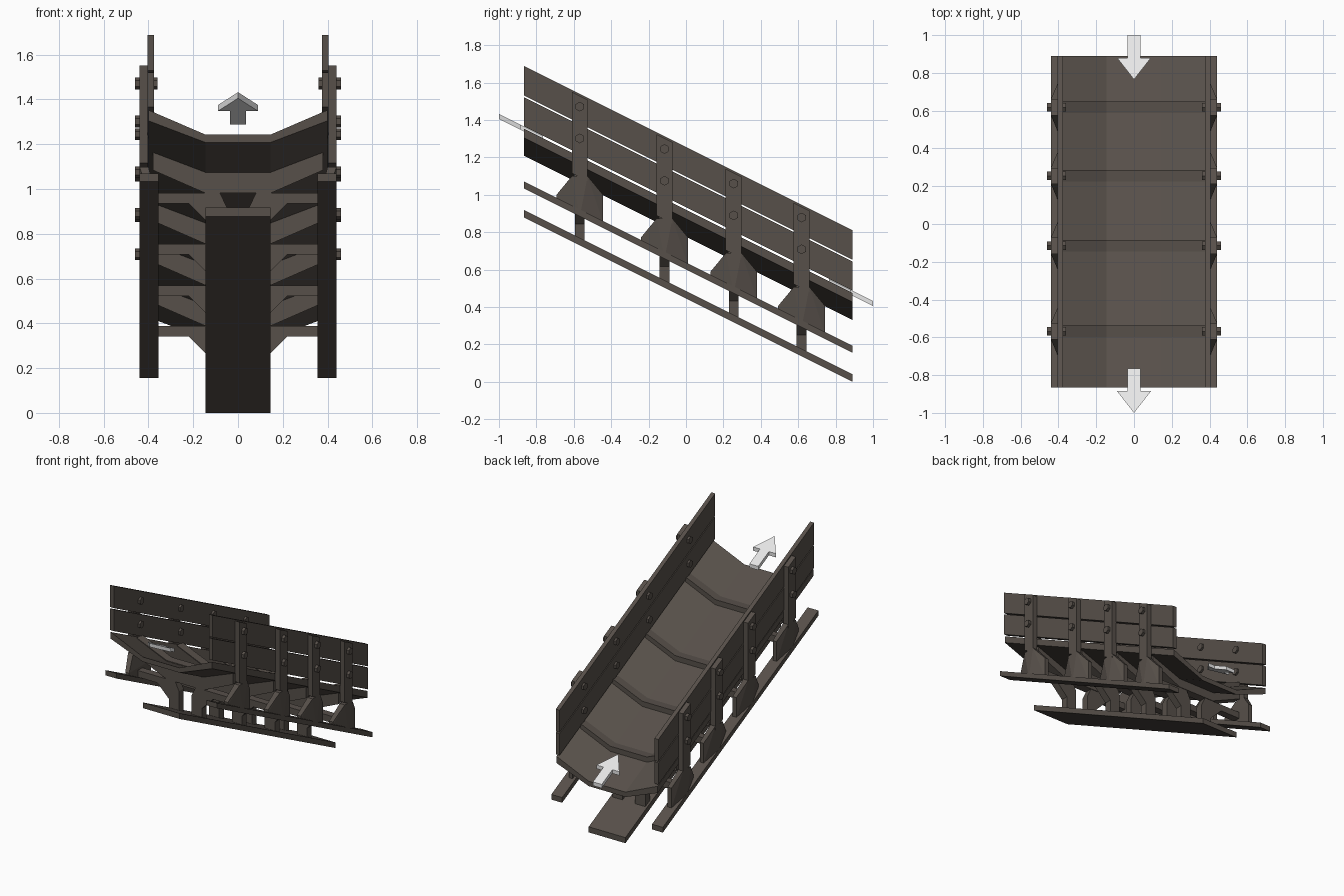
import bpy, bmesh, math
from mathutils import Vector

if "Cube" in bpy.data.objects:
    bpy.data.objects.remove(bpy.data.objects["Cube"])

SLOPE = 0.5                      # everything runs downhill towards +y
Y0, Y1 = -0.865, 0.89            # ends of the chute
FRAMES = (-0.568, -0.115, 0.255, 0.618)


def material(name, rgb):
    m = bpy.data.materials.new(name)
    m.diffuse_color = (*rgb, 1)
    m.use_nodes = True
    m.node_tree.nodes["Principled BSDF"].inputs["Base Color"].default_value = m.diffuse_color
    return m


BROWN = material("dark brown wood", (0.095, 0.080, 0.068))
WHITE = material("pale arrow", (0.80, 0.80, 0.80))


def finish(name, bm, mat):
    bmesh.ops.recalc_face_normals(bm, faces=bm.faces)
    me = bpy.data.meshes.new(name)
    bm.to_mesh(me)
    bm.free()
    me.materials.append(mat)
    ob = bpy.data.objects.new(name, me)
    bpy.context.collection.objects.link(ob)
    return ob


def prism(name, profile, axis, a, b, mat=BROWN, shear=True, lift=0.0):
    """Extrude a profile along y (points x,z) or along z (points x,y)."""
    bm = bmesh.new()

    def place(p, t):
        x, y, z = (p[0], t, p[1]) if axis == 'y' else (p[0], p[1], t)
        return bm.verts.new((x, y, z + lift - (SLOPE * y if shear else 0)))
    lo = [place(p, a) for p in profile]
    hi = [place(p, b) for p in profile]
    bm.faces.new(lo)
    bm.faces.new(hi)
    n = len(profile)
    for i in range(n):
        j = (i + 1) % n
        bm.faces.new((lo[i], lo[j], hi[j], hi[i]))
    return finish(name, bm, mat)


def rect(x0, x1, z0, z1):
    return [(x0, z0), (x1, z0), (x1, z1), (x0, z1)]


def channel(x, flat, z_low, z_high, z_low_out, z_high_out):
    """Shallow trough section, symmetric about x = 0."""
    return [(-x, z_high_out), (-flat, z_high), (flat, z_high), (x, z_high_out),
            (x, z_low_out), (flat, z_low), (-flat, z_low), (-x, z_low_out)]


# Trough and the wide board beneath it
prism("trough", channel(0.40, 0.145, 0.775, 0.81, 0.872, 0.92), 'y', Y0, Y1)
prism("base_board", rect(-0.145, 0.145, 0.445, 0.485), 'y', Y0, Y1)

# Long side parts
for side, s in (("left", -1), ("right", 1)):
    prism(side + "_rail", rect(s * 0.355, s * 0.44, 0.60, 0.637), 'y', Y0, Y1)
    prism(side + "_lower_plank", rect(s * 0.375, s * 0.405, 0.933, 1.088), 'y', Y0, Y1)
    prism(side + "_upper_plank", rect(s * 0.375, s * 0.405, 1.097, 1.255), 'y', Y0, Y1)


def bracket(name, s, yc, zc):
    """Flared foot: full post width above, thin outer ridge and wide base below."""
    bm = bmesh.new()
    pts = []
    for d in (-1, 1):
        y, corner = yc + d * 0.0425, yc + d * 0.125
        pts += [(0.40, y, zc + 0.815), (0.44, y, zc + 0.815)]
        for x in (0.375, 0.405):
            pts += [(x, corner, zc + 0.715),
                    (x, corner, 0.63 - SLOPE * corner)]
        rid = yc + d * 0.006
        pts += [(0.44, rid, zc + 0.715), (0.44, rid, zc + 0.63)]
    for x, y, z in pts:
        bm.verts.new((s * x, y, z))
    res = bmesh.ops.convex_hull(bm, input=bm.verts)
    loose = [v for v in bm.verts if not v.link_faces]
    bmesh.ops.delete(bm, geom=loose, context='VERTS')
    finish(name, bm, BROWN)


def bolt(name, s, y, z):
    bm = bmesh.new()
    bmesh.ops.create_cone(bm, cap_ends=True, segments=6, radius1=0.026,
                          radius2=0.026, depth=0.10)
    for v in bm.verts:
        a, b, c = v.co
        v.co = Vector((s * 0.41 + c, y + a, z + b))
    finish(name, bm, BROWN)


# Cross frames
LEG = [(0.13, 0.46), (0.13, 0.56), (0.22, 0.65), (0.385, 0.65), (0.385, 0.697),
       (0.08, 0.697), (0.05, 0.635), (0.05, 0.46)]
for i, yc in enumerate(FRAMES, 1):
    zc = -SLOPE * yc
    prism(f"rib_{i}", channel(0.38, 0.145, 0.697, 0.832, 0.80, 0.93),
          'y', yc - 0.03, yc + 0.03, shear=False, lift=zc)
    for side, s in (("left", -1), ("right", 1)):
        tag = f"{side}_{i}"
        prism("leg_" + tag, [(s * x, z) for x, z in LEG], 'y',
              yc - 0.026, yc + 0.026, shear=False, lift=zc)
        prism("post_" + tag, rect(s * 0.403, s * 0.44, 0.81, 1.245), 'y',
              yc - 0.0425, yc + 0.0425)
        bracket("bracket_" + tag, s, yc, zc)
        for k, h in enumerate((1.017, 1.187), 1):
            bolt(f"bolt_{tag}_{k}", s, yc, zc + h)

# Direction arrows at both ends, pointing uphill
for name, tip in (("upper_arrow", -1.0), ("lower_arrow", 0.765)):
    half = [(0.0, 0.0), (0.09, 0.115), (0.035, 0.115), (0.035, 0.235)]
    outline = half + [(-x, y) for x, y in reversed(half[1:])]
    prism(name, [(x, tip + y) for x, y in outline], 'z', 0.905, 0.932, WHITE)
